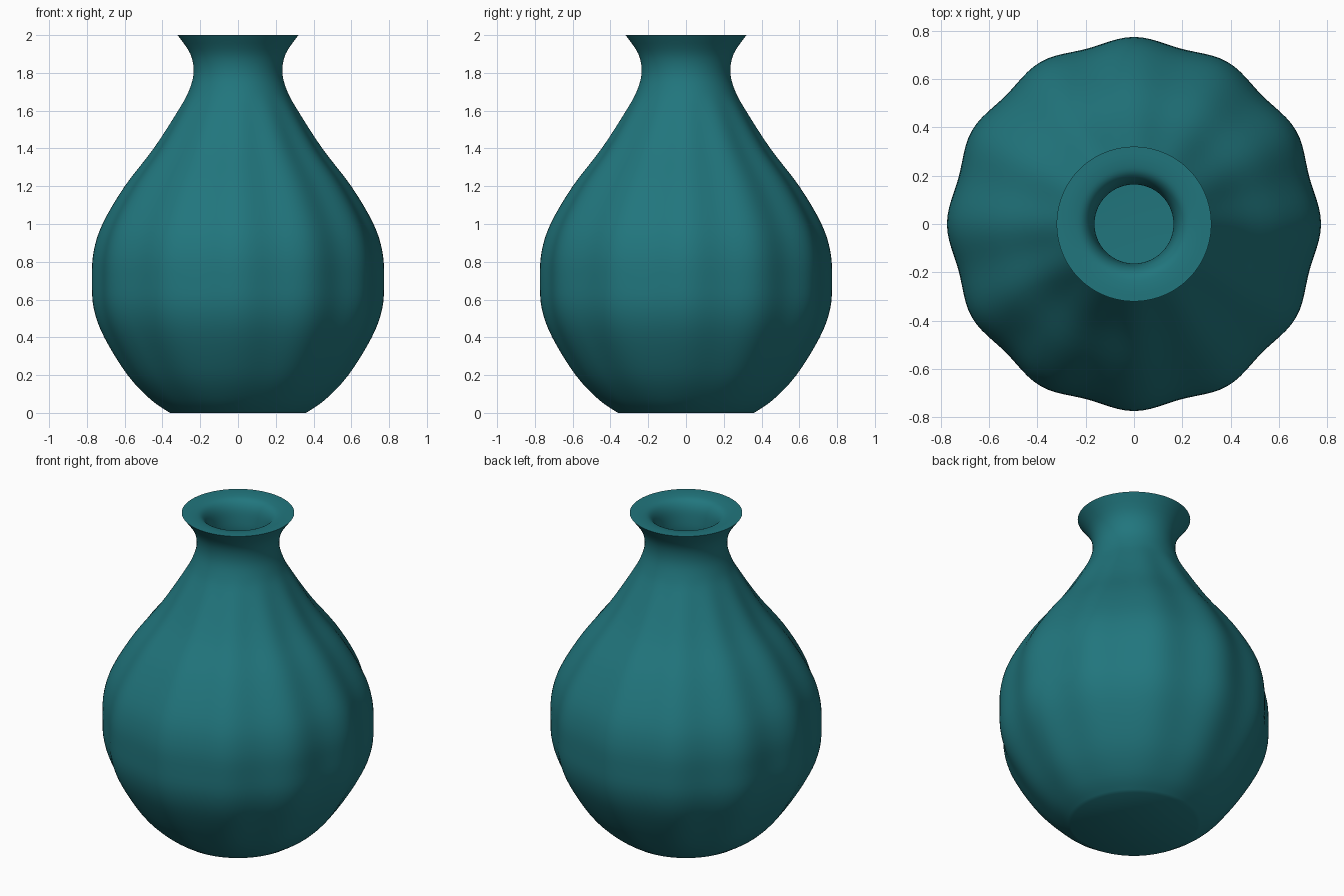
import bpy, bmesh, math

if "Cube" in bpy.data.objects:
    bpy.data.objects.remove(bpy.data.objects["Cube"])

SEGMENTS, LOBES = 144, 12

# (radius, height) profiles: outside going up, lip and inside going down
OUTER = [(.36, 0), (.46, .07), (.58, .2), (.70, .4), (.753, .55), (.762, .7), (.753, .85),
         (.706, 1.0), (.59, 1.2), (.44, 1.4), (.315, 1.6), (.262, 1.7), (.235, 1.8),
         (.252, 1.9), (.32, 2.0)]
INNER = [(.32, 2.0), (.26, 1.998), (.21, 1.985), (.18, 1.945), (.167, 1.88), (.165, 1.8),
         (.19, 1.7), (.245, 1.6), (.38, 1.37), (.53, 1.17), (.64, .98), (.69, .7),
         (.635, .42), (.52, .23), (.38, .1), (.2, .07)]


def smooth_curve(points, steps=4):
    """Catmull-Rom curve through the profile points."""
    p = [points[0]] + points + [points[-1]]
    out = []
    for i in range(1, len(p) - 2):
        for s in range(steps):
            t = s / steps
            out.append(tuple(
                .5 * (2 * b + (c - a) * t + (2 * a - 5 * b + 4 * c - d) * t * t
                      + (3 * b - a - 3 * c + d) * t ** 3)
                for a, b, c, d in zip(*p[i - 1:i + 3])))
    return out + [points[-1]]


# Spin the profile, with soft vertical lobes that fade out at foot and neck
bm = bmesh.new()
rings = []
for r, z in smooth_curve(OUTER) + smooth_curve(INNER)[1:]:
    z = min(max(z, 0), 2)
    amp = .012 * max(0, math.sin(math.pi * z / 1.7)) if z < 1.7 else 0
    ring = []
    for i in range(SEGMENTS):
        a = 2 * math.pi * i / SEGMENTS
        rad = r + amp * math.cos(LOBES * a)
        ring.append(bm.verts.new((rad * math.cos(a), rad * math.sin(a), z)))
    rings.append(ring)
for lo, hi in zip(rings, rings[1:]):
    for i in range(SEGMENTS):
        j = (i + 1) % SEGMENTS
        bm.faces.new((lo[i], lo[j], hi[j], hi[i]))

# Underside and inside floor
bm.faces.new(rings[0][::-1])
bm.faces.new(rings[-1])
bmesh.ops.recalc_face_normals(bm, faces=bm.faces)

mesh = bpy.data.meshes.new("vase")
bm.to_mesh(mesh)
bm.free()
vase = bpy.data.objects.new("vase", mesh)
bpy.context.collection.objects.link(vase)

# Teal glaze
glaze = bpy.data.materials.new("teal_glaze")
glaze.diffuse_color = (.015, .18, .205, 1)
glaze.use_nodes = True
glaze.node_tree.nodes["Principled BSDF"].inputs["Base Color"].default_value = glaze.diffuse_color
mesh.materials.append(glaze)

bpy.context.view_layer.objects.active = vase
vase.select_set(True)
bpy.ops.object.shade_smooth_by_angle(angle=math.radians(40))
